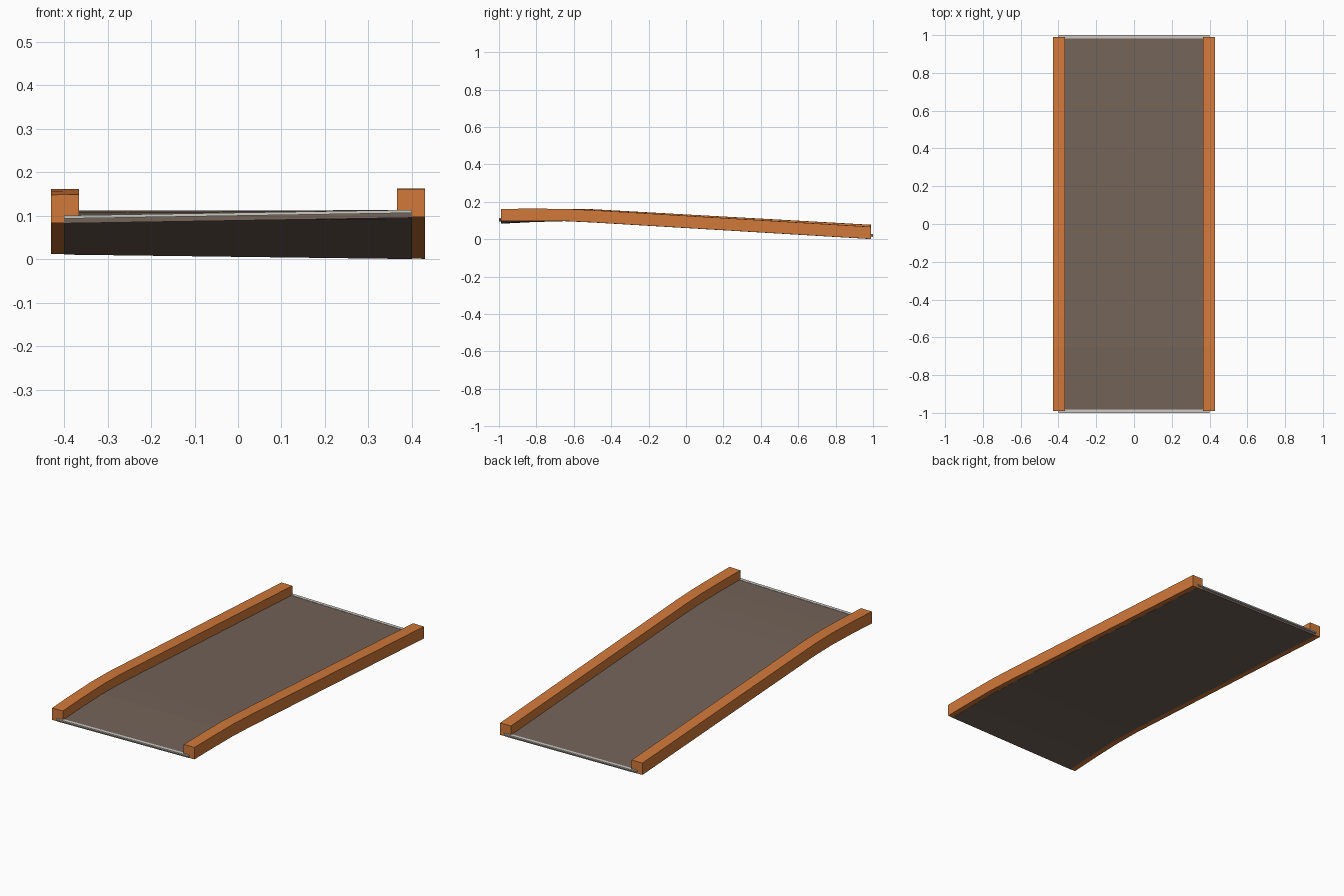
import bpy, bmesh

cube = bpy.data.objects.get("Cube")
if cube:
    bpy.data.objects.remove(cube, do_unlink=True)


def make_material(name, color):
    mat = bpy.data.materials.new(name)
    mat.use_nodes = True
    mat.diffuse_color = (*color, 1)
    mat.node_tree.nodes["Principled BSDF"].inputs["Base Color"].default_value = (*color, 1)
    return mat


orange = make_material("orange", (0.64, 0.19, 0.042))
brown_grey = make_material("brown grey", (0.17, 0.125, 0.098))
light_grey = make_material("light grey", (0.6, 0.59, 0.54))

# Underside height along the ramp: y, height on the -x edge, height on the +x edge
PROFILE = [(-0.99, 0.083, 0.097), (-0.82, 0.092, 0.098), (-0.65, 0.097, 0.097),
           (-0.5, 0.095, 0.09), (0.99, 0.012, 0.001)]
EDGE = 0.43


def height(x, left, right):
    """Blend the two edge heights, which gives the ramp its slight twist."""
    t = (x + EDGE) / (2 * EDGE)
    return left + (right - left) * t


def loft(name, stations, x0, x1, low, high, mat):
    """Sweep a rectangular section through the stations."""
    bm = bmesh.new()
    rings = []
    for y, left, right in stations:
        corners = ((x0, low), (x1, low), (x1, high), (x0, high))
        rings.append([bm.verts.new((x, y, height(x, left, right) + dz)) for x, dz in corners])
    for a, b in zip(rings, rings[1:]):
        for i in range(4):
            j = (i + 1) % 4
            bm.faces.new((a[i], a[j], b[j], b[i]))
    bm.faces.new(rings[0])
    bm.faces.new(rings[-1])
    bmesh.ops.recalc_face_normals(bm, faces=bm.faces)
    mesh = bpy.data.meshes.new(name)
    bm.to_mesh(mesh)
    bm.free()
    mesh.materials.append(mat)
    obj = bpy.data.objects.new(name, mesh)
    bpy.context.collection.objects.link(obj)
    return obj


# Road deck, tucked into the side rails
loft("road_deck", PROFILE, -0.4, 0.4, -0.001, 0.015, brown_grey)

# Side rails
loft("right_rail", PROFILE, -EDGE, -0.365, 0, 0.065, orange)
loft("left_rail", PROFILE, 0.365, EDGE, 0, 0.065, orange)

# Pale joint strips across both ends
for name, side, (_, left, right) in (("front_strip", -1, PROFILE[0]), ("back_strip", 1, PROFILE[-1])):
    ends = [(side * y, left, right) for y in (0.982, 1.0)]
    loft(name, ends, -0.4, 0.4, 0.01, 0.017, light_grey)
